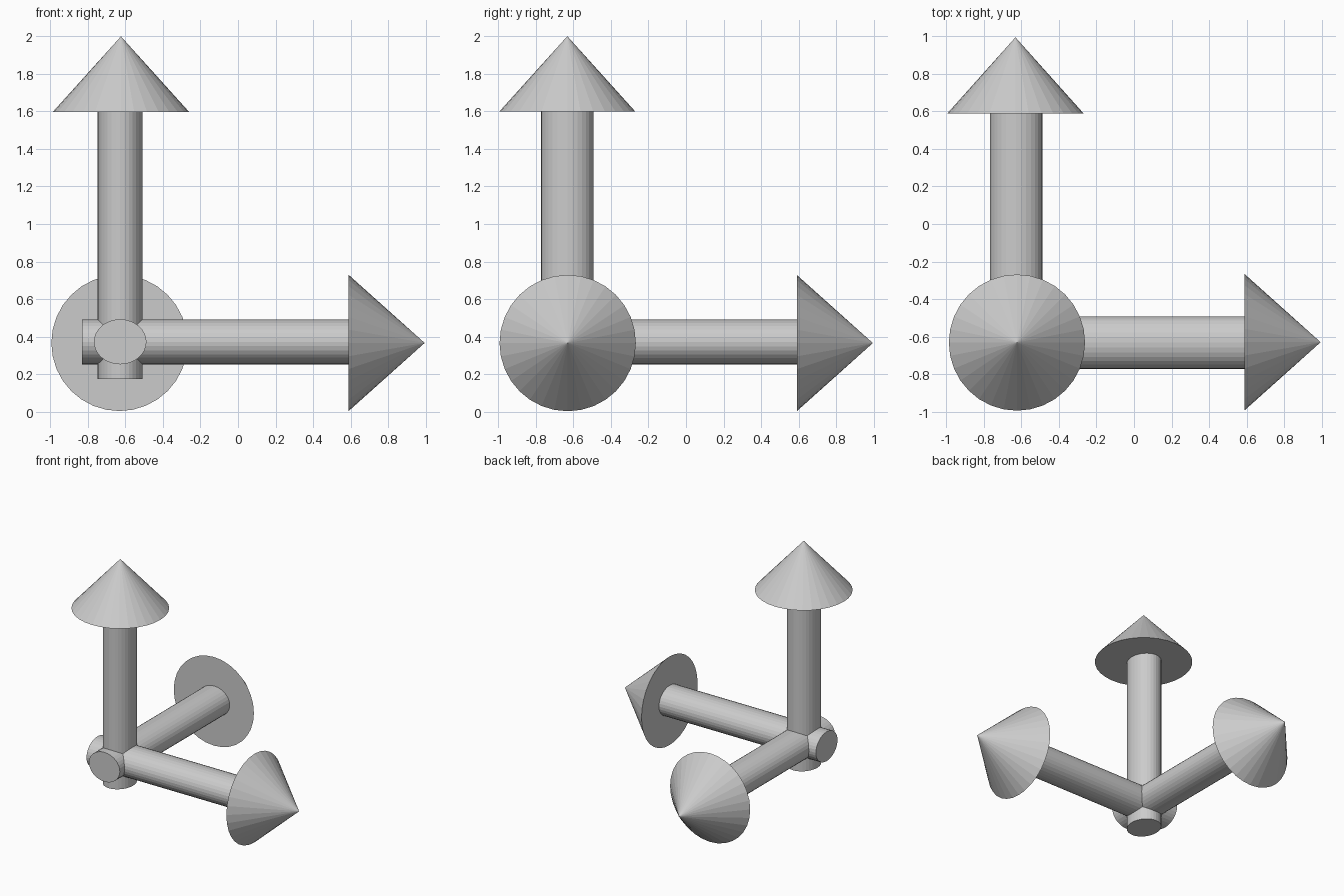
import bpy
import math

cube = bpy.data.objects.get("Cube")
if cube:
    bpy.data.objects.remove(cube, do_unlink=True)

# Single flat grey
grey = bpy.data.materials.new("light_grey")
grey.use_nodes = True
colour = (0.6, 0.6, 0.6, 1)
grey.diffuse_color = colour
grey.node_tree.nodes["Principled BSDF"].inputs["Base Color"].default_value = colour

SIDES = 32
TURN = {"x": (0, math.pi / 2, 0), "y": (-math.pi / 2, 0, 0), "z": (0, 0, 0)}


def solid(name, axis, centre, start, end, radii, tip):
    """Faceted cylinder or cone along an axis; radii are its local x and y half-widths."""
    i = "xyz".index(axis)
    location = list(centre)
    location[i] = (start + end) / 2
    bpy.ops.mesh.primitive_cone_add(vertices=SIDES, radius1=1, radius2=tip,
                                    depth=end - start, location=location,
                                    rotation=TURN[axis])
    obj = bpy.context.object
    obj.name = name
    obj.scale = (radii[0], radii[1], 1)
    bpy.ops.object.transform_apply(location=False, rotation=True, scale=True)
    obj.data.materials.append(grey)


# Three crossing oval shafts, each running into the base of its arrowhead
solid("side_shaft", "x", (0, -0.632, 0.372), -0.832, 0.59, (0.12, 0.14), 1)
solid("depth_shaft", "y", (-0.628, 0, 0.372), -0.832, 0.59, (0.14, 0.12), 1)
solid("upright_shaft", "z", (-0.628, -0.632, 0), 0.175, 1.598, (0.12, 0.14), 1)

# Arrowheads
HEAD = (0.363, 0.363)
solid("side_arrowhead", "x", (0, -0.63, 0.366), 0.59, 0.995, HEAD, 0)
solid("depth_arrowhead", "y", (-0.632, 0, 0.366), 0.59, 0.995, HEAD, 0)
solid("upright_arrowhead", "z", (-0.624, -0.632, 0), 1.598, 2.0, HEAD, 0)
